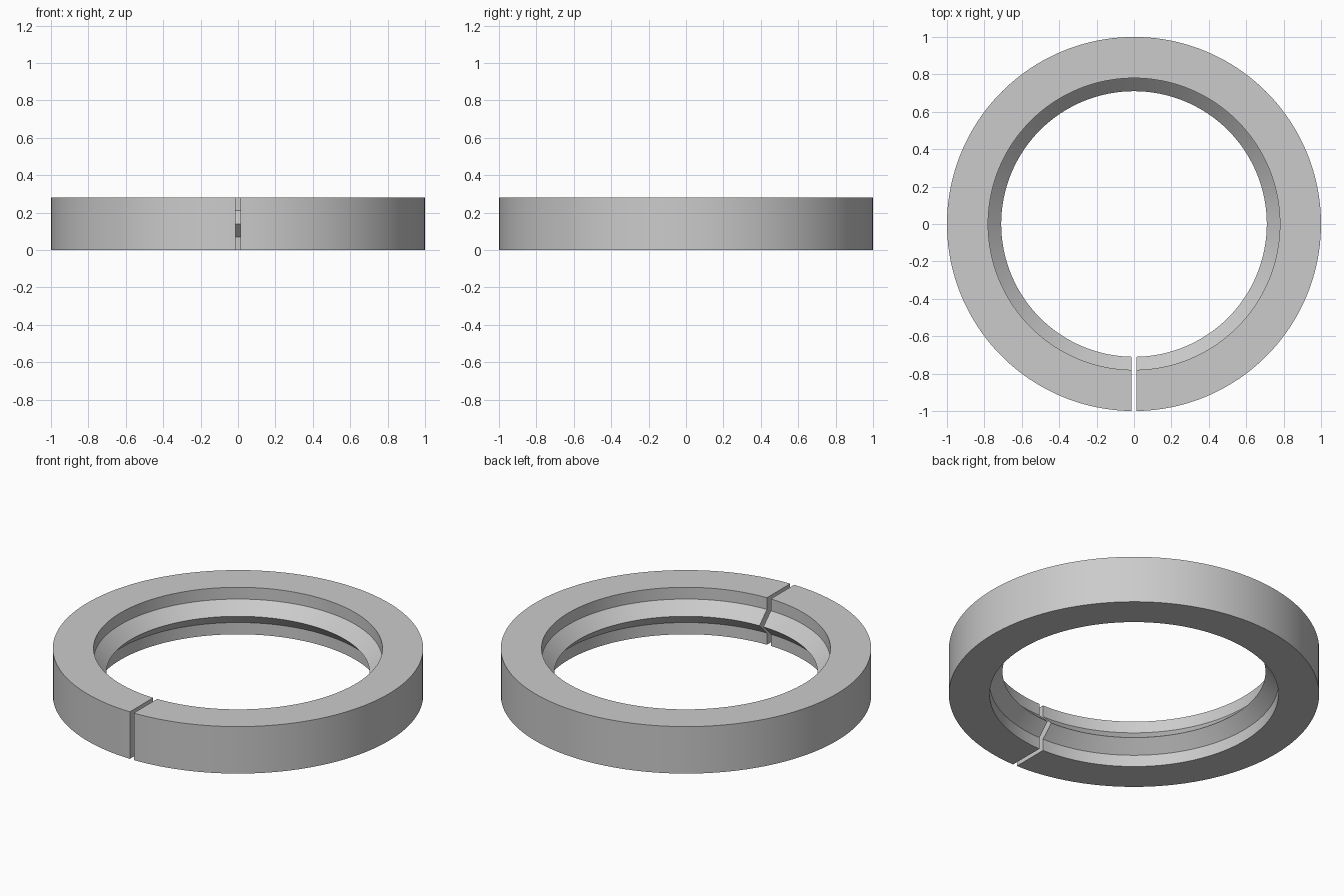
import bpy
import bmesh
from math import asin, cos, sin, pi, radians

# Remove the default object
cube = bpy.data.objects.get("Cube")
if cube:
    bpy.data.objects.remove(cube, do_unlink=True)

SEGMENTS = 160
HALF_GAP = 0.013
HEIGHT = 0.28
OUTER, INNER, RIDGE = 1.0, 0.78, 0.71

# Plain grey material
grey = bpy.data.materials.new("plain grey")
grey.use_nodes = True
colour = (0.6, 0.6, 0.6, 1.0)
grey.diffuse_color = colour
grey.node_tree.nodes["Principled BSDF"].inputs["Base Color"].default_value = colour

# Cross-section (radius, height): flat band with a pointed ridge inside
profile = [
    (OUTER, 0), (OUTER, HEIGHT),
    (INNER, HEIGHT), (INNER, HEIGHT * 0.75),
    (RIDGE, HEIGHT * 0.5),
    (INNER, HEIGHT * 0.25), (INNER, 0),
]


def section(bm, t):
    """One cross-section; the gap angle varies so the slit has parallel walls."""
    verts = []
    for r, z in profile:
        gap = asin(HALF_GAP / r)
        a = -pi / 2 + gap + t * (2 * pi - 2 * gap)
        verts.append(bm.verts.new((r * cos(a), r * sin(a), z)))
    return verts


# Split ring swept around the front slit
bm = bmesh.new()
rings = [section(bm, i / SEGMENTS) for i in range(SEGMENTS + 1)]
n = len(profile)
for a, b in zip(rings, rings[1:]):
    for i in range(n):
        j = (i + 1) % n
        bm.faces.new((a[i], b[i], b[j], a[j]))

# Slit walls
bm.faces.new(rings[0])
bm.faces.new(rings[-1][::-1])
bmesh.ops.recalc_face_normals(bm, faces=bm.faces)

mesh = bpy.data.meshes.new("split_ring")
bm.to_mesh(mesh)
bm.free()
mesh.materials.append(grey)
ring = bpy.data.objects.new("split_ring", mesh)
bpy.context.collection.objects.link(ring)

# Smooth curved walls, sharp edges
bpy.ops.object.select_all(action="DESELECT")
ring.select_set(True)
bpy.context.view_layer.objects.active = ring
bpy.ops.object.shade_smooth_by_angle(angle=radians(30))
